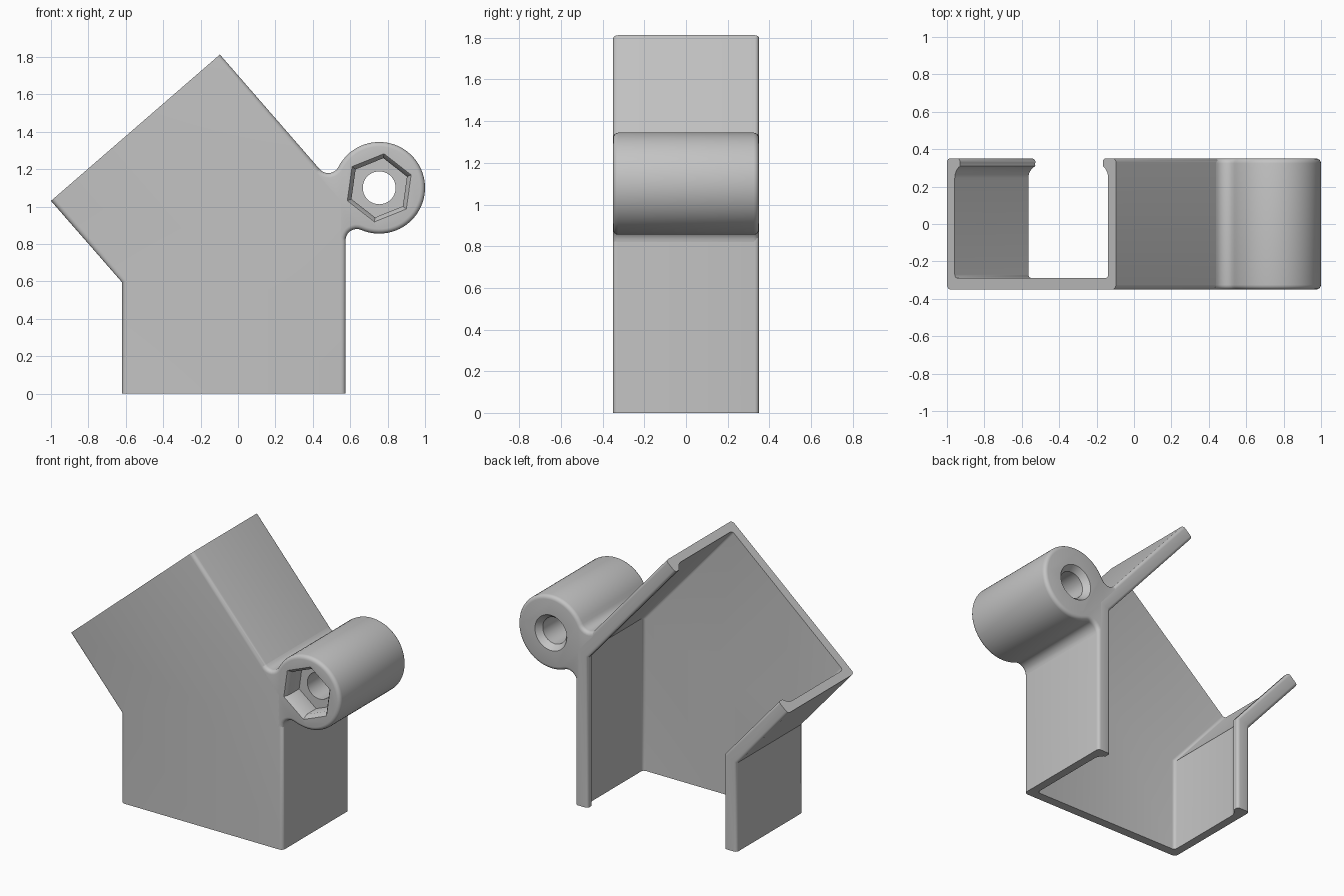
import bpy, bmesh, math
from mathutils import Vector

cube = bpy.data.objects.get("Cube")
if cube:
    bpy.data.objects.remove(cube, do_unlink=True)

grey = bpy.data.materials.new("plain_grey")
grey.use_nodes = True
COLOUR = (0.55, 0.55, 0.55, 1)
grey.diffuse_color = COLOUR
grey.node_tree.nodes["Principled BSDF"].inputs["Base Color"].default_value = COLOUR

HALF = 0.35      # half depth along y
WIDTH = 1.195    # channel width


def loft(name, rings, round_edge=None, radius=0.02):
    """Skin rings of equal length, cap the ends, optionally round chosen cap edges."""
    bm = bmesh.new()
    loops = [[bm.verts.new(p) for p in ring] for ring in rings]
    n = len(loops[0])
    for a, b in zip(loops, loops[1:]):
        for i in range(n):
            j = (i + 1) % n
            bm.faces.new((a[i], a[j], b[j], b[i]))
    caps = [bm.faces.new(loops[0]), bm.faces.new(loops[-1])]
    bmesh.ops.recalc_face_normals(bm, faces=bm.faces[:])
    if round_edge:
        edges = [e for f in caps for e in f.edges if round_edge(e)]
        bmesh.ops.bevel(bm, geom=edges, offset=radius, segments=4,
                        profile=0.5, affect='EDGES')
    mesh = bpy.data.meshes.new(name)
    bm.to_mesh(mesh)
    bm.free()
    ob = bpy.data.objects.new(name, mesh)
    bpy.context.collection.objects.link(ob)
    mesh.materials.append(grey)
    return ob


def arc(cx, cy, r, start, end, steps):
    return [Vector((cx + r * math.cos(math.radians(start + (end - start) * i / steps)),
                    cy + r * math.sin(math.radians(start + (end - start) * i / steps))))
            for i in range(steps + 1)]


def activate(ob):
    bpy.ops.object.select_all(action='DESELECT')
    ob.select_set(True)
    bpy.context.view_layer.objects.active = ob


# Channel cross-section: front plate, side wall and inward lip, then its mirror
half = [Vector((WIDTH / 2, -HALF))]
half += arc(0.025, -HALF + 0.025, 0.025, 270, 180, 5)
half += arc(0.02, HALF - 0.02, 0.02, 180, 90, 5)
half += arc(0.075, HALF - 0.018, 0.018, 90, -30, 5)
half += arc(0.13, 0.245, 0.075, 120, 180, 6)
half += arc(0.075, -0.27, 0.02, 180, 270, 4)
half.append(Vector((WIDTH / 2, -0.29)))
section = half + [Vector((WIDTH - p.x, p.y)) for p in reversed(half[1:-1])]

# Sweep the section up, through a mitred bend, along the tilted top
bend = math.radians(40.9)
miter = math.tan(bend / 2)
stations = [((-0.62, 0), (1, 0)),
            ((-0.62, 0.595), (1, miter)),
            ((-1.0, 1.03), (math.cos(bend), math.sin(bend)))]
channel = loft("channel_body", [
    [(o[0] + p.x * d[0], p.y, o[1] + p.x * d[1]) for p in section] for o, d in stations])

# Barrel outline with fillets that flow into both outer wall faces
wall_x = -0.62 + WIDTH
corner = Vector((wall_x, 0.595 + WIDTH * miter))
centre = Vector((0.755, 1.10))
R, r = 0.245, 0.06
tilt = math.degrees(bend)
normal = Vector((math.cos(bend), math.sin(bend)))
along = Vector((-normal.y, normal.x))


def fillet_centre(n, t):
    gap = (centre - corner).dot(n) - r
    return centre - n * gap + t * math.sqrt((R + r) ** 2 - gap ** 2)


def heading(a, b):
    return math.degrees(math.atan2(b.y - a.y, b.x - a.x))


top = fillet_centre(normal, along)
low = fillet_centre(Vector((1, 0)), Vector((0, -1)))
outline = arc(*top, r, tilt - 180, heading(top, centre), 8)
outline += arc(*centre, R, heading(centre, top), heading(centre, low) , 48)[1:]
outline += arc(*low, r, heading(low, centre), 180, 8)[1:]
inset = 0.03
outline += [outline[-1] - Vector((inset, 0)),
            corner - inset * Vector((1, miter)),
            outline[0] - normal * inset]


def outside_wall(e):
    return all(v.co.x > wall_x - 1e-4 or
               (Vector((v.co.x, v.co.z)) - corner).dot(normal) > -1e-4 for v in e.verts)


barrel = loft("hinge_barrel", [[(p.x, y, p.y) for p in outline] for y in (-HALF, HALF)],
              outside_wall, 0.025)


# Bolt bore with a countersunk back, and a chamfered hexagonal nut pocket in front
def cutter(name, sides, turn, steps):
    return loft(name, [[(p.x, y, p.y) for p in arc(*centre, rad, turn, turn + 360, sides)[:-1]]
                       for y, rad in steps])


cutters = [
    cutter("bore_cutter", 40, 0, [(-0.5, 0.088), (HALF - 0.04, 0.088),
                                  (HALF, 0.118), (HALF + 0.1, 0.118)]),
    cutter("nut_cutter", 6, 82, [(-0.5, 0.184), (-HALF, 0.184),
                                 (-HALF + 0.03, 0.16), (-HALF + 0.13, 0.16)])]
for tool in cutters:
    activate(barrel)
    mod = barrel.modifiers.new("cut", 'BOOLEAN')
    mod.object = tool
    mod.operation = 'DIFFERENCE'
    mod.solver = 'EXACT'
    bpy.ops.object.modifier_apply(modifier=mod.name)
    bpy.data.objects.remove(tool, do_unlink=True)

for ob in (channel, barrel):
    activate(ob)
    bpy.ops.object.shade_smooth_by_angle(angle=math.radians(35))
